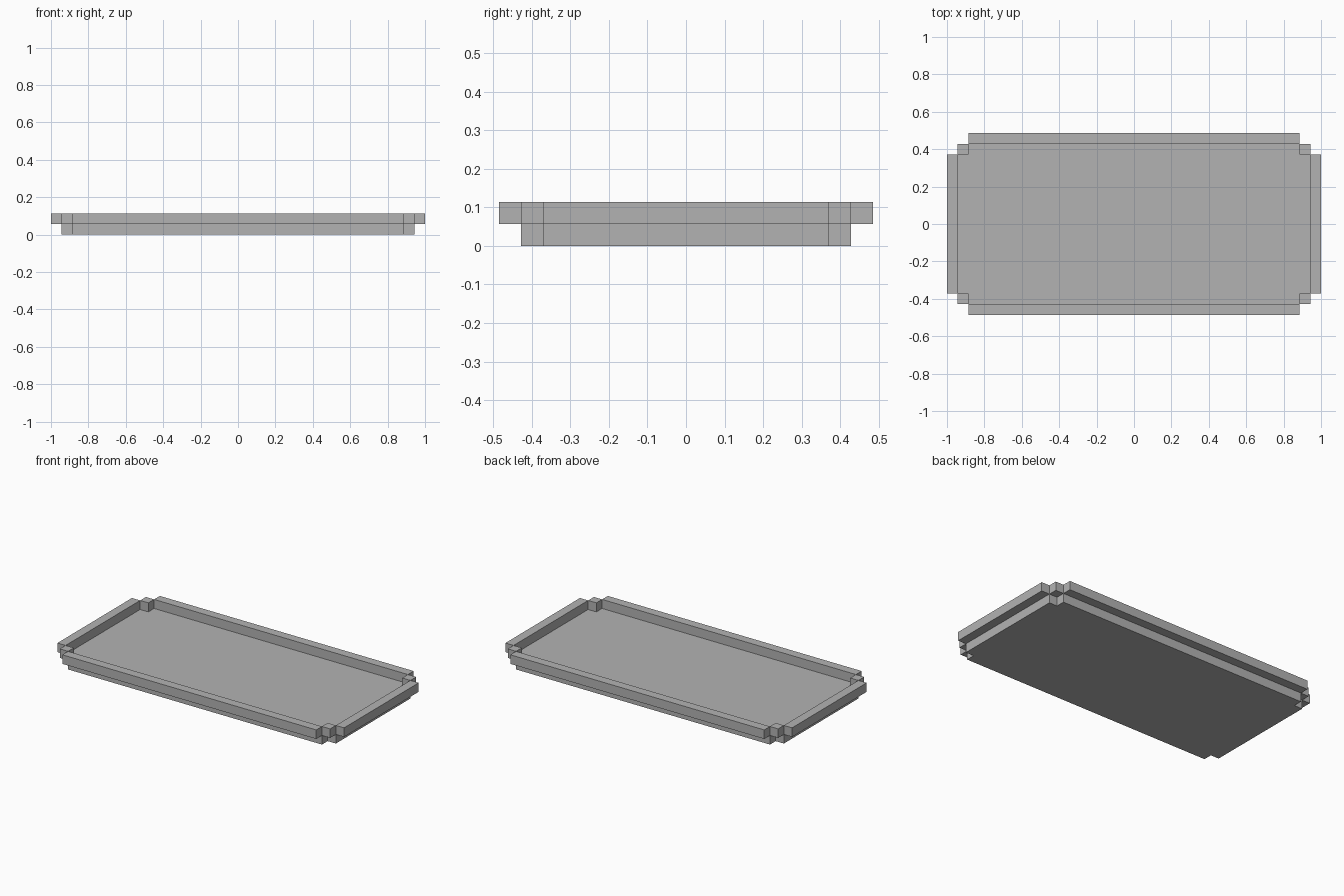
import bpy, bmesh

if "Cube" in bpy.data.objects:
    bpy.data.objects.remove(bpy.data.objects["Cube"])

U = 2 / 35  # one block

mat = bpy.data.materials.new("plain grey")
mat.diffuse_color = (0.45, 0.45, 0.45, 1)
mat.use_nodes = True
mat.node_tree.nodes["Principled BSDF"].inputs["Base Color"].default_value = mat.diffuse_color


def prism(name, outline, z0, z1):
    """Extrude a flat outline (in blocks) between two heights (in blocks)."""
    bm = bmesh.new()
    face = bm.faces.new([bm.verts.new((x * U, y * U, z0 * U)) for x, y in outline])
    up = bmesh.ops.extrude_face_region(bm, geom=[face])["geom"]
    for v in up:
        if isinstance(v, bmesh.types.BMVert):
            v.co.z = z1 * U
    bmesh.ops.recalc_face_normals(bm, faces=bm.faces)
    mesh = bpy.data.meshes.new(name)
    bm.to_mesh(mesh)
    bm.free()
    mesh.materials.append(mat)
    obj = bpy.data.objects.new(name, mesh)
    bpy.context.collection.objects.link(obj)


def block(name, x0, x1, y0, y1):
    prism(name, [(x0, y0), (x1, y0), (x1, y1), (x0, y1)], 1, 2)


# Base slab with notched corners
a, b, c, d = 15.5, 16.5, 6.5, 7.5
prism("tray_base", [(-a, -d), (a, -d), (a, -c), (b, -c), (b, c), (a, c),
                    (a, d), (-a, d), (-a, c), (-b, c), (-b, -c), (-a, -c)], 0, 1)

# Raised rims on the four sides, stepped out by one block
for name, y in (("front_rim", -8.5), ("back_rim", 7.5)):
    block(name, -15.5, 15.5, y, y + 1)
for name, x in (("left_rim", -17.5), ("right_rim", 16.5)):
    block(name, x, x + 1, -6.5, 6.5)

# Corner posts bridging the rims
for sx, x in (("left", -16.5), ("right", 15.5)):
    for sy, y in (("front", -7.5), ("back", 6.5)):
        block(f"{sy}_{sx}_corner", x, x + 1, y, y + 1)
